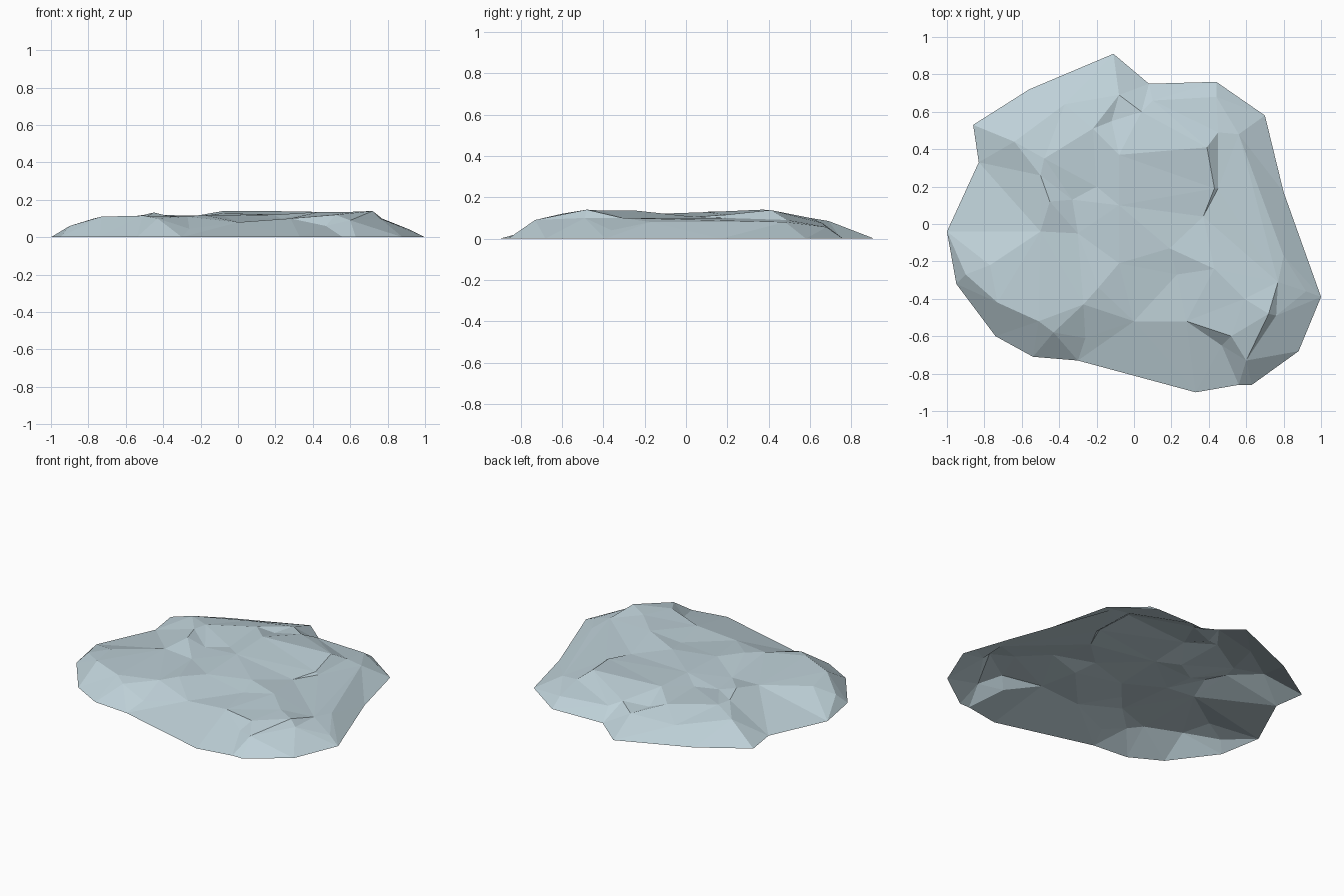
import bpy, bmesh
from mathutils import Vector
from mathutils.geometry import delaunay_2d_cdt

# ground outline of the slab (x, y), all at z = 0
rim = [(-.11, .91), (.08, .75), (.44, .76), (.70, .58), (.80, .17), (1, -.39),
       (.88, -.68), (.63, -.86), (.56, -.86), (.33, -.90), (-.30, -.73),
       (-.54, -.71), (-.74, -.60), (-.95, -.32), (-1, -.04), (-.83, .33),
       (-.86, .53), (-.56, .72)]

# creases: polylines kept as edges (x, y, z)
creases = [
    [(.56, .48, .08), (.77, -.31, .10), (.76, -.49, .10)],
    [(.28, -.52, .10), (.52, -.60, .12), (.72, -.48, .14)],
    [(-.08, .69, .085), (-.22, .51, .115), (-.48, .35, .12)],
    [(.04, .60, .10), (.39, .41, .138), (.43, .19, .115)],
    [(.45, .49, .09), (.45, .19, .10)],
    [(-.50, .26, .12), (-.45, .12, .132), (-.50, -.04, .105)],
    [(.47, -.65, .06), (.60, -.73, .09)],
    [(-.26, -.61, .045), (-.43, -.58, .10), (-.51, -.52, .115), (-.73, -.42, .11), (-.90, -.27, .06)],
]

# scattered bumps and dips of the top
bumps = [(-.08, .37, .14), (-.20, .20, .105), (-.08, .10, .128), (-.33, .13, .095),
         (.37, .04, .105), (-.30, -.05, .095), (.19, -.13, .12), (-.08, -.21, .115),
         (.23, -.27, .10), (.43, -.24, .135), (.59, -.40, .135), (-.19, -.34, .12),
         (-.27, -.43, .11), (0, -.52, .08), (-.77, -.22, .10), (-.64, .44, .10),
         (.92, -.36, .04), (.80, -.17, .08), (-.12, .55, .085), (-.37, .64, .065),
         (.44, .68, .055), (.10, .66, .075)]

# triangulate everything in plan, then lift to height
pts = [(x, y, 0.0) for x, y in rim]
n = len(rim)
edges = [(i, (i + 1) % n) for i in range(n)]
for line in creases:
    start = len(pts)
    pts += line
    edges += [(start + i, start + i + 1) for i in range(len(line) - 1)]
pts += bumps
v2, _, tris, orig, _, _ = delaunay_2d_cdt([Vector(p[:2]) for p in pts], edges, [], 1, 1e-5)

bm = bmesh.new()
verts = [bm.verts.new((v.x, v.y, pts[o[0]][2] if o else .1)) for v, o in zip(v2, orig)]
for t in tris:
    bm.faces.new([verts[i] for i in t])
bm.normal_update()
for f in bm.faces:
    if f.normal.z < 0:
        f.normal_flip()

# open-bottomed stone shell
mesh = bpy.data.meshes.new("flat_rock")
bm.to_mesh(mesh)
bm.free()
rock = bpy.data.objects.new("flat_rock", mesh)
bpy.context.collection.objects.link(rock)

stone = bpy.data.materials.new("pale blue grey stone")
stone.diffuse_color = (.52, .64, .69, 1)
mesh.materials.append(stone)
